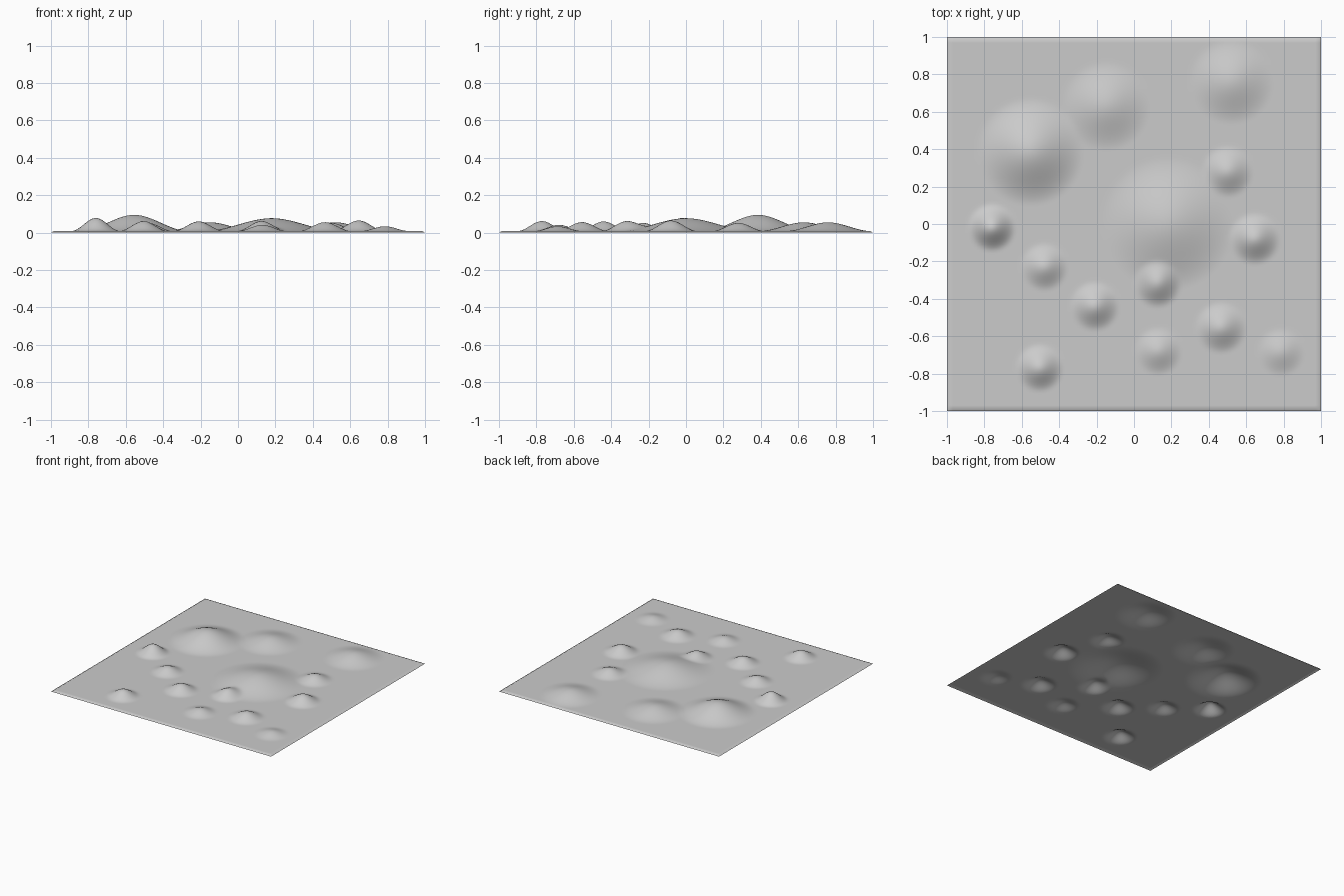
import bpy, bmesh, math

if "Cube" in bpy.data.objects:
    bpy.data.objects.remove(bpy.data.objects["Cube"])

# soft mounds: x, y, radius, peak height
MOUNDS = [
    (-0.555, 0.385, 0.29, 0.095), (-0.15, 0.63, 0.24, 0.055),
    (0.52, 0.76, 0.23, 0.055), (0.18, 0.0, 0.36, 0.077),
    (0.50, 0.28, 0.14, 0.052), (-0.76, -0.02, 0.13, 0.079),
    (-0.48, -0.23, 0.13, 0.052), (-0.21, -0.44, 0.135, 0.060),
    (0.125, -0.32, 0.13, 0.060), (0.13, -0.68, 0.13, 0.042),
    (0.465, -0.555, 0.14, 0.056), (0.785, -0.685, 0.13, 0.034),
    (-0.505, -0.77, 0.13, 0.062), (0.645, -0.08, 0.14, 0.065),
]
BASE = 0.008


def height(x, y):
    z = BASE
    for cx, cy, r, h in MOUNDS:
        t = 1 - math.hypot(x - cx, y - cy) / r
        if t > 0:
            z += (h - BASE) * t * t * (3 - 2 * t)
    return z


# ground sheet: fine grid raised into mounds, outer rim turned down to z = 0
bm = bmesh.new()
bmesh.ops.create_grid(bm, x_segments=128, y_segments=128, size=1.0)
for v in bm.verts:
    rim = max(abs(v.co.x), abs(v.co.y)) > 0.999
    v.co.z = 0 if rim else height(v.co.x, v.co.y)
for f in bm.faces:
    f.smooth = True
mesh = bpy.data.meshes.new("ground_sheet")
bm.to_mesh(mesh)
bm.free()
ground = bpy.data.objects.new("ground_sheet", mesh)
bpy.context.collection.objects.link(ground)

# plain grey surface
mat = bpy.data.materials.new("light grey")
mat.diffuse_color = (0.6, 0.6, 0.6, 1)
mat.use_nodes = True
mat.node_tree.nodes["Principled BSDF"].inputs["Base Color"].default_value = mat.diffuse_color
mesh.materials.append(mat)
